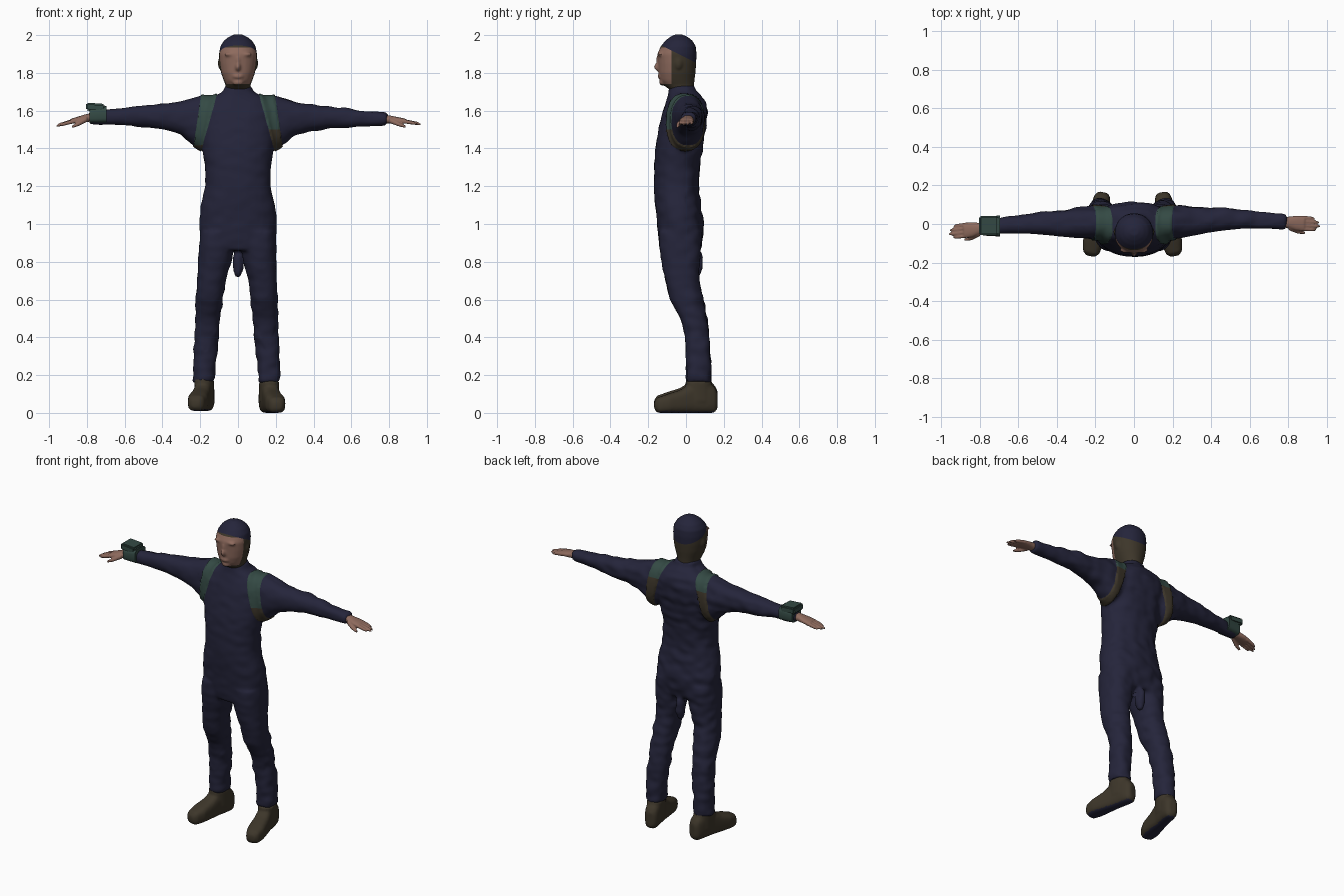
import bpy, bmesh, math
from mathutils import Matrix, Vector, noise

if "Cube" in bpy.data.objects:
    bpy.data.objects.remove(bpy.data.objects["Cube"])


def material(name, r, g, b):
    m = bpy.data.materials.new(name)
    m.use_nodes = True
    m.diffuse_color = (r, g, b, 1)
    m.node_tree.nodes["Principled BSDF"].inputs["Base Color"].default_value = (r, g, b, 1)
    return m


navy = material("navy cloth", .018, .018, .043)
brown = material("dark brown", .047, .037, .023)
green = material("dull green", .034, .068, .058)
skin = material("skin", .27, .145, .11)


def loft(bm, axis, rings, sides=28, power=2.3):
    """Closed tube along an axis; each ring is (position, a0, a1, b0, b1)."""
    loops = []
    for t, a0, a1, b0, b1 in rings:
        loop = []
        for i in range(sides):
            c, s = math.cos(math.tau * i / sides), math.sin(math.tau * i / sides)
            a = (a0 + a1) / 2 + (a1 - a0) / 2 * math.copysign(abs(c) ** (2 / power), c)
            b = (b0 + b1) / 2 + (b1 - b0) / 2 * math.copysign(abs(s) ** (2 / power), s)
            co = {"x": (t, a, b), "y": (b, t, a), "z": (a, b, t)}[axis]
            loop.append(bm.verts.new(co))
        loops.append(loop)
    for p, q in zip(loops, loops[1:]):
        for i in range(sides):
            j = (i + 1) % sides
            bm.faces.new((p[i], p[j], q[j], q[i]))
    bm.faces.new(loops[0])
    bm.faces.new(loops[-1])


def blob(bm, center, radii):
    mat = Matrix.Translation(center) @ Matrix.Diagonal((*radii, 1))
    bmesh.ops.create_uvsphere(bm, u_segments=20, v_segments=12, radius=1, matrix=mat)


def finish(name, bm, mats, voxel, smooth=4):
    """Fuse the overlapping pieces into one smooth skin."""
    bmesh.ops.recalc_face_normals(bm, faces=bm.faces)
    me = bpy.data.meshes.new(name)
    bm.to_mesh(me)
    bm.free()
    ob = bpy.data.objects.new(name, me)
    bpy.context.collection.objects.link(ob)
    bpy.ops.object.select_all(action="DESELECT")
    bpy.context.view_layer.objects.active = ob
    ob.select_set(True)
    if voxel:
        fuse = ob.modifiers.new("fuse", "REMESH")
        fuse.mode, fuse.voxel_size = "VOXEL", voxel
        relax = ob.modifiers.new("relax", "SMOOTH")
        relax.factor, relax.iterations = .5, smooth
        bpy.ops.object.modifier_apply(modifier="fuse")
        bpy.ops.object.modifier_apply(modifier="relax")
    ob.data.materials.clear()
    for m in mats:
        ob.data.materials.append(m)
    bpy.ops.object.shade_smooth_by_angle(angle=math.radians(45))
    return ob


def cut(bm, point, normal, keep):
    """Slice the faces accepted by keep along a plane."""
    faces = [f for f in bm.faces if keep(f.calc_center_median())]
    geom = set(faces)
    for f in faces:
        geom.update(f.edges, f.verts)
    bmesh.ops.bisect_plane(bm, geom=list(geom), plane_co=point, plane_no=normal, dist=1e-5)


def paint(ob, cuts, rule):
    bm = bmesh.new()
    bm.from_mesh(ob.data)
    for c in cuts:
        cut(bm, *c)
    bm.normal_update()
    for f in bm.faces:
        f.smooth = True
        f.material_index = rule(f.calc_center_median(), f.normal)
    return bm


# Suit: torso, legs, sleeves and rear pouch
suit = bmesh.new()
torso = [(.86, .15, -.135, .07), (.92, .2, -.146, .09), (1, .207, -.153, .093),
         (1.1, .197, -.163, .078), (1.2, .173, -.17, .067), (1.3, .174, -.17, .073),
         (1.4, .19, -.163, .088), (1.5, .2, -.147, .107), (1.6, .2, -.122, .114),
         (1.65, .17, -.104, .1), (1.68, .125, -.096, .082), (1.7, .08, -.093, .055),
         (1.735, .069, -.088, .047)]
loft(suit, "z", [(z, -w, w, f, b) for z, w, f, b in torso])
leg = [(.96, .01, .2, -.145, .085), (.88, .015, .204, -.142, .083), (.8, .028, .204, -.13, .075),
       (.7, .055, .206, -.11, .07), (.6, .066, .21, -.086, .09), (.5, .08, .21, -.03, .112),
       (.4, .085, .216, -.005, .124), (.28, .1, .222, .002, .13), (.16, .108, .222, .0, .134)]
sleeve = [(.08, -.08, .08, 1.46, 1.67), (.2, -.08, .095, 1.39, 1.68), (.25, -.07, .095, 1.425, 1.666),
          (.3, -.062, .093, 1.468, 1.65), (.38, -.048, .085, 1.492, 1.632),
          (.48, -.03, .088, 1.505, 1.622), (.6, -.024, .068, 1.513, 1.61),
          (.79, -.028, .048, 1.52, 1.588)]
for s in (1, -1):
    out = 0 if s > 0 else .016
    rings = []
    for z, a, b, f, r in leg:
        k = out * min(1, (.96 - z) / .4)
        rings.append((z, *sorted((s * (a + k), s * (b + k))), f, r))
    loft(suit, "z", rings)
    rings = []
    for x, f, r, lo, hi in sleeve:
        k = min(1, max(0, x - .2) / .25) * (s < 0)
        rings.append((s * x, f - .025 * k, r - .025 * k, lo + .008 * k, hi + .008 * k))
    loft(suit, "x", rings)
blob(suit, (0, .058, .79), (.028, .036, .075))
suit_ob = finish("suit", suit, [navy, green, brown], .011, 5)

# Shoulder straps: cut into the suit, coloured and slightly raised
INNER, OUTER = ((.11, 1.69), (.195, 1.38)), ((.195, 1.69), (.24, 1.38))


def edge_x(line, z):
    (x0, z0), (x1, z1) = line
    return x0 + (x1 - x0) * (z - z0) / (z1 - z0)


def strap_rule(c, n):
    if not (1.37 < c.z < 1.72 and edge_x(INNER, c.z) < abs(c.x) < edge_x(OUTER, c.z)):
        return 0
    limit = 1.6 if c.y > .02 else (1.42 if c.x < 0 else 1.5)
    return 1 if c.z > limit else 2


cuts = []
for s in (1, -1):
    near = lambda c, s=s: .05 < s * c.x < .3 and c.z > 1.33
    for (x0, z0), (x1, z1) in (INNER, OUTER):
        cuts.append(((s * x0, 0, z0), (z1 - z0, 0, -s * (x1 - x0)), near))
    for z in (1.37, 1.42, 1.5, 1.6):
        cuts.append(((0, 0, z), (0, 0, 1), near))
bm = paint(suit_ob, cuts, strap_rule)
moves = []
for v in bm.verts:
    fold = noise.noise(Vector((v.co.x * 14, v.co.y * 14, v.co.z * 22)))
    amount = .006 * fold * (1.4 if v.co.y > 0 else .6)
    if all(f.material_index for f in v.link_faces):
        amount = .007
    moves.append((v, v.normal * amount))
for v, d in moves:
    v.co += d
bm.to_mesh(suit_ob.data)
bm.free()

# Head with nose, brow, chin and ears
head = bmesh.new()
skull = [(1.66, .062, -.07, .04), (1.71, .064, -.085, .042), (1.735, .066, -.118, .043),
         (1.76, .076, -.136, .045), (1.8, .09, -.145, .05), (1.85, .098, -.148, .054),
         (1.9, .101, -.152, .056), (1.94, .094, -.134, .052), (1.97, .075, -.11, .035),
         (1.99, .05, -.085, .01), (2.003, .022, -.06, -.02)]
loft(head, "z", [(z, -w, w, f, b) for z, w, f, b in skull], power=2.1)
blob(head, (0, -.148, 1.832), (.014, .022, .022))
blob(head, (0, -.146, 1.86), (.01, .014, .035))
blob(head, (0, -.138, 1.782), (.03, .012, .014))
blob(head, (0, -.122, 1.75), (.03, .02, .018))
for s in (1, -1):
    blob(head, (s * .04, -.138, 1.898), (.034, .012, .01))
    blob(head, (s * .097, -.04, 1.85), (.009, .02, .03))
head_ob = finish("head", head, [skin, brown, navy], .007, 4)


def head_rule(c, n):
    if c.z > 1.9 - .5 * (c.y + .04):
        return 2
    return 0 if c.y < -.078 and 1.742 < c.z < 1.934 else 1


always = lambda c: True
bm = paint(head_ob, [((0, -.04, 1.9), (0, .5, 1), always), ((0, -.078, 0), (0, 1, 0), always),
                     ((0, 0, 1.742), (0, 0, 1), always), ((0, 0, 1.934), (0, 0, 1), always)], head_rule)
bm.to_mesh(head_ob.data)
bm.free()

# Hands: palm, four fingers and a thumb
for s, side in ((1, "left"), (-1, "right")):
    hand = bmesh.new()
    loft(hand, "x", [(-.02, -.026, .026, -.022, .022), (.03, -.03, .03, -.02, .022),
                     (.07, -.04, .038, -.016, .018), (.11, -.04, .038, -.013, .014)])
    for i, length in enumerate((.175, .195, .188, .165)):
        y = -.03 + .0195 * i
        loft(hand, "x", [(.09, y - .011, y + .011, -.012, .012),
                         (length - .02, y - .009, y + .009, -.014, .005),
                         (length, y - .004, y + .004, -.013, -.004)], sides=12)
    loft(hand, "x", [(.03, -.04, -.01, -.018, .012), (.08, -.056, -.034, -.03, -.008),
                     (.12, -.056, -.042, -.035, -.022)], sides=12)
    base = (.775, .01, 1.555) if s > 0 else (-.775, -.02, 1.565)
    tilt, turn = (.1, -.06) if s > 0 else (-.2, .12)
    place = (Matrix.Translation(base) @ Matrix.Rotation(turn, 4, "Z")
             @ Matrix.Rotation(tilt, 4, "Y") @ Matrix.Diagonal((s, 1, 1, 1)))
    hand.transform(place)
    finish(side + "_hand", hand, [skin], .005, 2)

    # Boots, toes turned outwards, with dark soles
    boot = bmesh.new()
    loft(boot, "y", [(-.17, .02, .06, -.022, .022), (-.152, 0, .082, -.042, .042),
                     (-.1, 0, .1, -.054, .054), (-.03, 0, .122, -.05, .05),
                     (.03, 0, .158, -.046, .046), (.12, 0, .16, -.046, .046),
                     (.15, 0, .14, -.04, .04), (.168, .02, .11, -.024, .024)], power=3)
    loft(boot, "z", [(.06, -.05, .05, .0, .15), (.17, -.051, .051, .0, .135)])
    boot.transform(Matrix.Translation((.178 if s > 0 else -.193, 0, 0 if s > 0 else .01))
                   @ Matrix.Rotation(s * .2, 4, "Z"))
    boot_ob = finish(side + "_boot", boot, [brown, navy], .009, 2)
    bm = paint(boot_ob, [], lambda c, n: int(n.z < -.75 and c.z < .04))
    bm.to_mesh(boot_ob.data)
    bm.free()

# Wrist device on the right forearm: cuff and tilted plate
cuff = bmesh.new()
loft(cuff, "x", [(-.785, -.06, .035, 1.535, 1.61), (-.695, -.065, .045, 1.535, 1.625)], power=3.5)
finish("wrist_cuff", cuff, [green], 0)
plate = bmesh.new()
bmesh.ops.create_cube(plate, size=1, matrix=Matrix.Translation((-.755, -.008, 1.618))
                      @ Matrix.Rotation(.07, 4, "Y") @ Matrix.Diagonal((.1, .1, .042, 1)))
bmesh.ops.bevel(plate, geom=plate.edges[:], offset=.008, segments=2, affect="EDGES")
finish("wrist_plate", plate, [green], 0)
